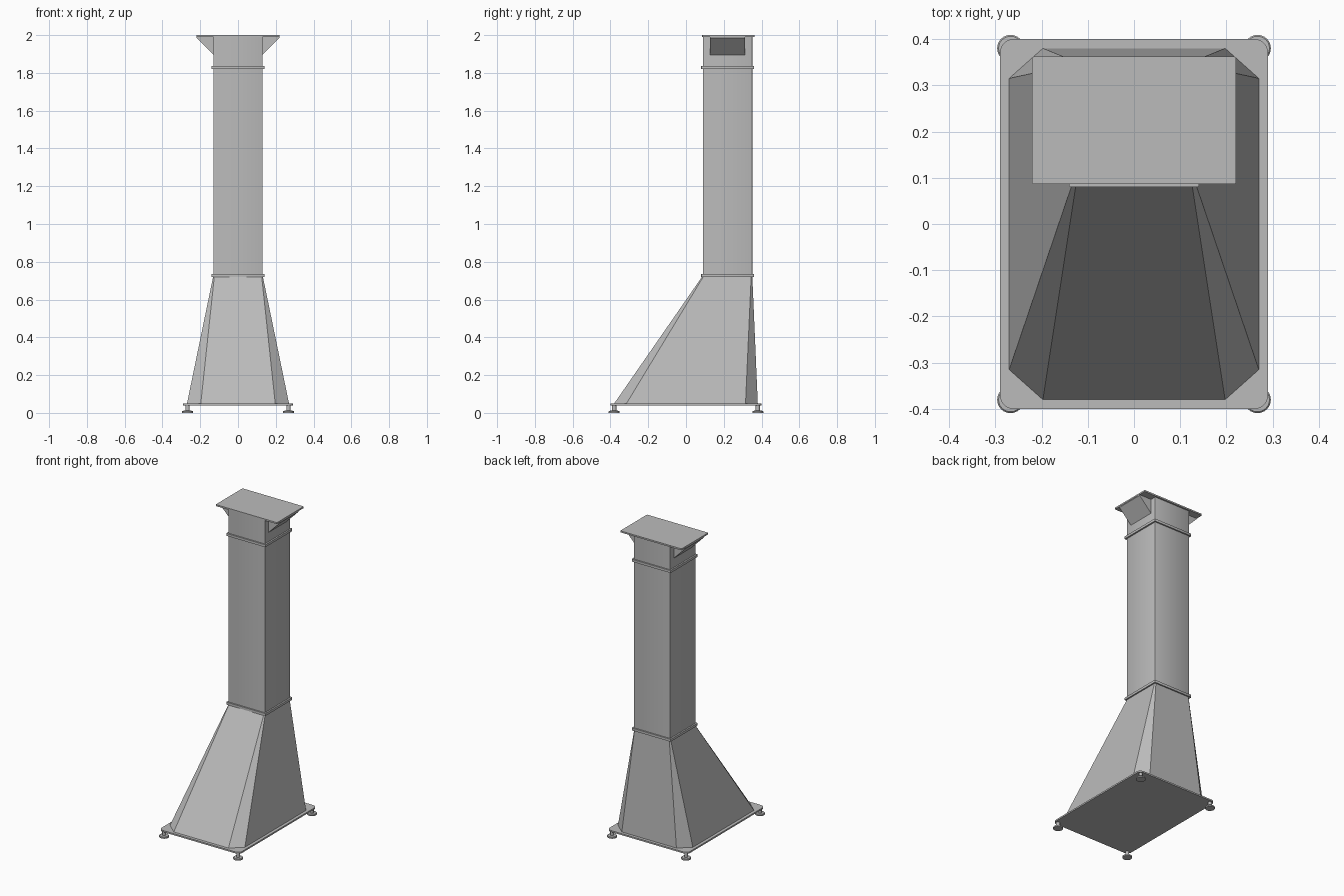
import bpy, bmesh, math

if "Cube" in bpy.data.objects:
    bpy.data.objects.remove(bpy.data.objects["Cube"])

metal = bpy.data.materials.new("grey metal")
metal.diffuse_color = (0.5, 0.5, 0.5, 1)
metal.use_nodes = True
metal.node_tree.nodes["Principled BSDF"].inputs["Base Color"].default_value = metal.diffuse_color


def finish(bm, name, smooth=True):
    bmesh.ops.recalc_face_normals(bm, faces=bm.faces)
    mesh = bpy.data.meshes.new(name)
    bm.to_mesh(mesh)
    bm.free()
    mesh.materials.append(metal)
    ob = bpy.data.objects.new(name, mesh)
    bpy.context.collection.objects.link(ob)
    if smooth:
        bpy.ops.object.select_all(action='DESELECT')
        ob.select_set(True)
        bpy.context.view_layer.objects.active = ob
        bpy.ops.object.shade_smooth_by_angle(angle=math.radians(30))
    return ob


def loft(name, rings):
    """Join rings of equal point count into a closed solid."""
    bm = bmesh.new()
    loops = [[bm.verts.new(p) for p in ring] for ring in rings]
    n = len(loops[0])
    for a, b in zip(loops, loops[1:]):
        for i in range(n):
            j = (i + 1) % n
            bm.faces.new((a[i], a[j], b[j], b[i]))
    bm.faces.new(loops[0][::-1])
    bm.faces.new(loops[-1])
    return finish(bm, name)


def rounded_rect(x, y0, y1, r, z, steps=1):
    """Rectangle outline with rounded corners (steps=1 gives chamfers)."""
    pts = []
    for k, (cx, cy) in enumerate(((x - r, y1 - r), (r - x, y1 - r),
                                  (r - x, y0 + r), (x - r, y0 + r))):
        for s in range(steps + 1):
            a = math.pi / 2 * (k + s / steps)
            pts.append((cx + r * math.cos(a), cy + r * math.sin(a), z))
    return pts


def plate(name, x, y0, y1, z0, z1, r, steps=4):
    return loft(name, [rounded_rect(x, y0, y1, r, z, steps) for z in (z0, z1)])


def chamfered(x, y0, y1, cx, cy, z):
    """Rectangle outline with unequal corner cuts."""
    return [(x, y1 - cy, z), (x - cx, y1, z), (cx - x, y1, z), (-x, y1 - cy, z),
            (-x, y0 + cy, z), (cx - x, y0, z), (x - cx, y0, z), (x, y0 + cy, z)]


# Base plate and hood tapering up to the duct
plate("base_plate", 0.29, -0.40, 0.40, 0.04, 0.05, 0.03, 6)
loft("hood", [chamfered(0.27, -0.38, 0.38, 0.073, 0.065, 0.05),
              chamfered(0.131, 0.088, 0.351, 0.006, 0.006, 0.725)])

# Square duct with its two flanges and the outlet box
plate("duct", 0.131, 0.089, 0.351, 0.725, 1.83, 0.003, 2)
for name, z in (("lower_flange", 0.72), ("upper_flange", 1.82)):
    plate(name, 0.141, 0.08, 0.36, z, z + 0.016, 0.004, 2)
plate("outlet_box", 0.131, 0.089, 0.351, 1.83, 1.991, 0.003, 2)
plate("cap_plate", 0.221, 0.086, 0.362, 1.99, 2.0, 0.005, 3)

# Sloping side outlets under the cap
for side, s in (("right", 1), ("left", -1)):
    profile = ((0.125, 1.896), (0.131, 1.896), (0.219, 1.985),
               (0.219, 1.991), (0.125, 1.991))
    loft(side + "_outlet", [[(s * x, y, z) for x, z in profile]
                            for y in (0.127, 0.313)])

# Levelling feet: turned disc, stem and nut
foot_profile = ((0.029, 0), (0.029, 0.008), (0.026, 0.011),
                (0.011, 0.012), (0.011, 0.042))
for sx, side in ((1, "right"), (-1, "left")):
    for sy, end in ((1, "back"), (-1, "front")):
        loft(f"{end}_{side}_foot",
             [[(sx * 0.267 + r * math.cos(math.tau * i / 24),
                sy * 0.38 + r * math.sin(math.tau * i / 24), z) for i in range(24)]
              for r, z in foot_profile])
